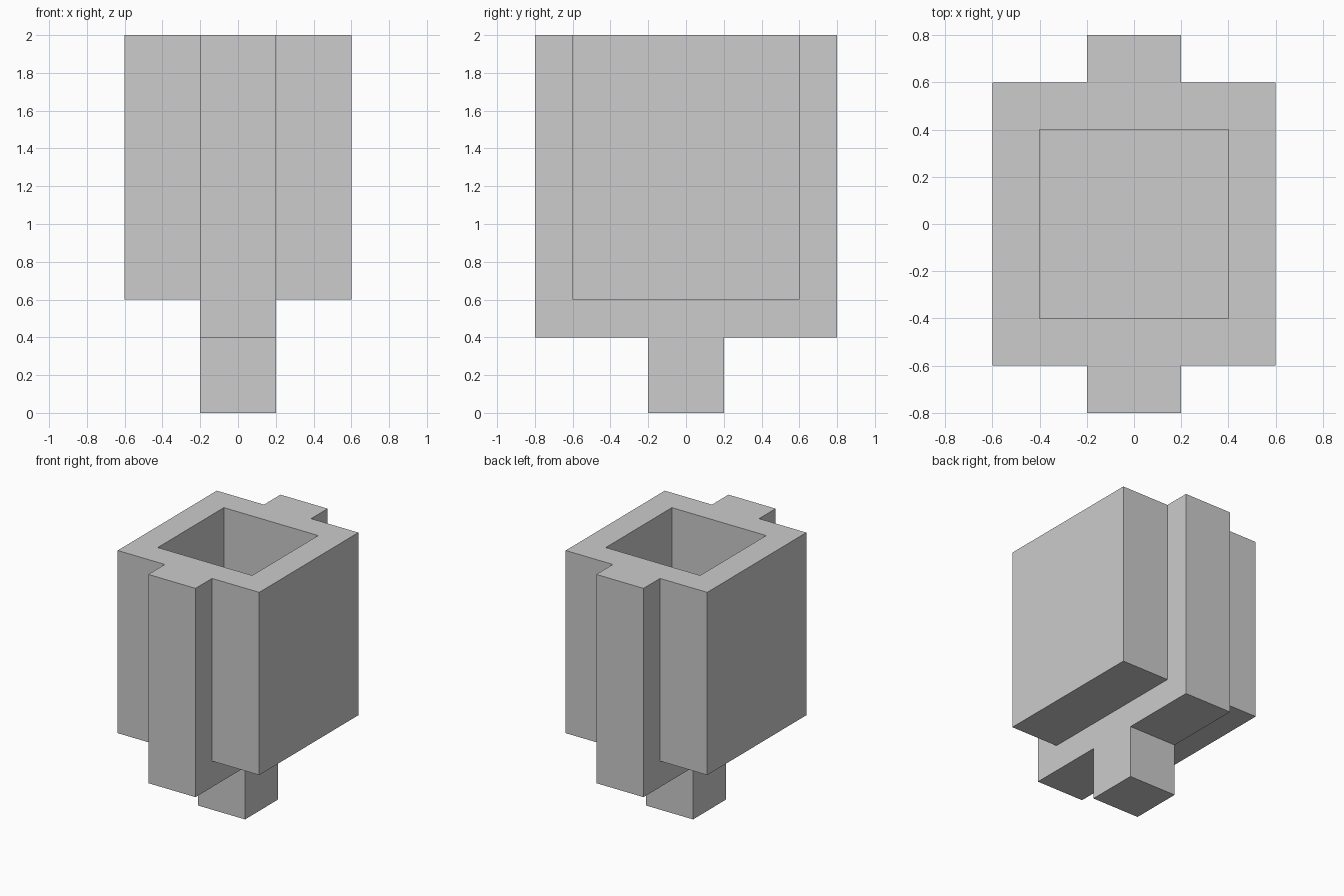
import bpy
import bmesh
from mathutils import Matrix, Vector

if "Cube" in bpy.data.objects:
    bpy.data.objects.remove(bpy.data.objects["Cube"], do_unlink=True)

# Single flat colour
grey = bpy.data.materials.new("light_grey")
grey.use_nodes = True
colour = (0.604, 0.604, 0.604, 1)
grey.diffuse_color = colour
grey.node_tree.nodes["Principled BSDF"].inputs["Base Color"].default_value = colour


def add_object(name, bm):
    bmesh.ops.recalc_face_normals(bm, faces=bm.faces)
    mesh = bpy.data.meshes.new(name)
    bm.to_mesh(mesh)
    bm.free()
    mesh.materials.append(grey)
    obj = bpy.data.objects.new(name, mesh)
    bpy.context.collection.objects.link(obj)
    return obj


def box(width, depth, bottom, top):
    bm = bmesh.new()
    scale = Matrix.Diagonal((width, depth, top - bottom, 1))
    move = Matrix.Translation((0, 0, (top + bottom) / 2))
    bmesh.ops.create_cube(bm, size=1, matrix=move @ scale)
    return bm


# Square container, hollowed from the top with even walls and floor
wall = 0.2
bm = box(1.2, 1.2, 0.6, 2)
bm.normal_update()
rim = max(bm.faces, key=lambda f: f.calc_center_median().z)
bmesh.ops.inset_region(bm, faces=[rim], thickness=wall, use_even_offset=True)
bmesh.ops.translate(bm, verts=rim.verts, vec=(0, 0, 0))
pit = bmesh.ops.extrude_discrete_faces(bm, faces=[rim])["faces"][0]
bmesh.ops.translate(bm, verts=pit.verts, vec=(0, 0, 0.6 + wall - 2))
add_object("hollow_container", bm)

# U-shaped strap running down the front, under the container and up the back
half = [(0.6, 0.6), (0.6, 2), (0.8, 2), (0.8, 0.4)]
profile = half + [(-y, z) for y, z in reversed(half)]
bm = bmesh.new()
side = bm.faces.new([bm.verts.new((-0.2, y, z)) for y, z in profile])
extruded = bmesh.ops.extrude_face_region(bm, geom=[side], use_keep_orig=True)
moved = [v for v in extruded["geom"] if isinstance(v, bmesh.types.BMVert)]
bmesh.ops.translate(bm, verts=moved, vec=Vector((0.4, 0, 0)))
add_object("strap", bm)

# Short square foot
add_object("foot", box(0.4, 0.4, 0, 0.4))
